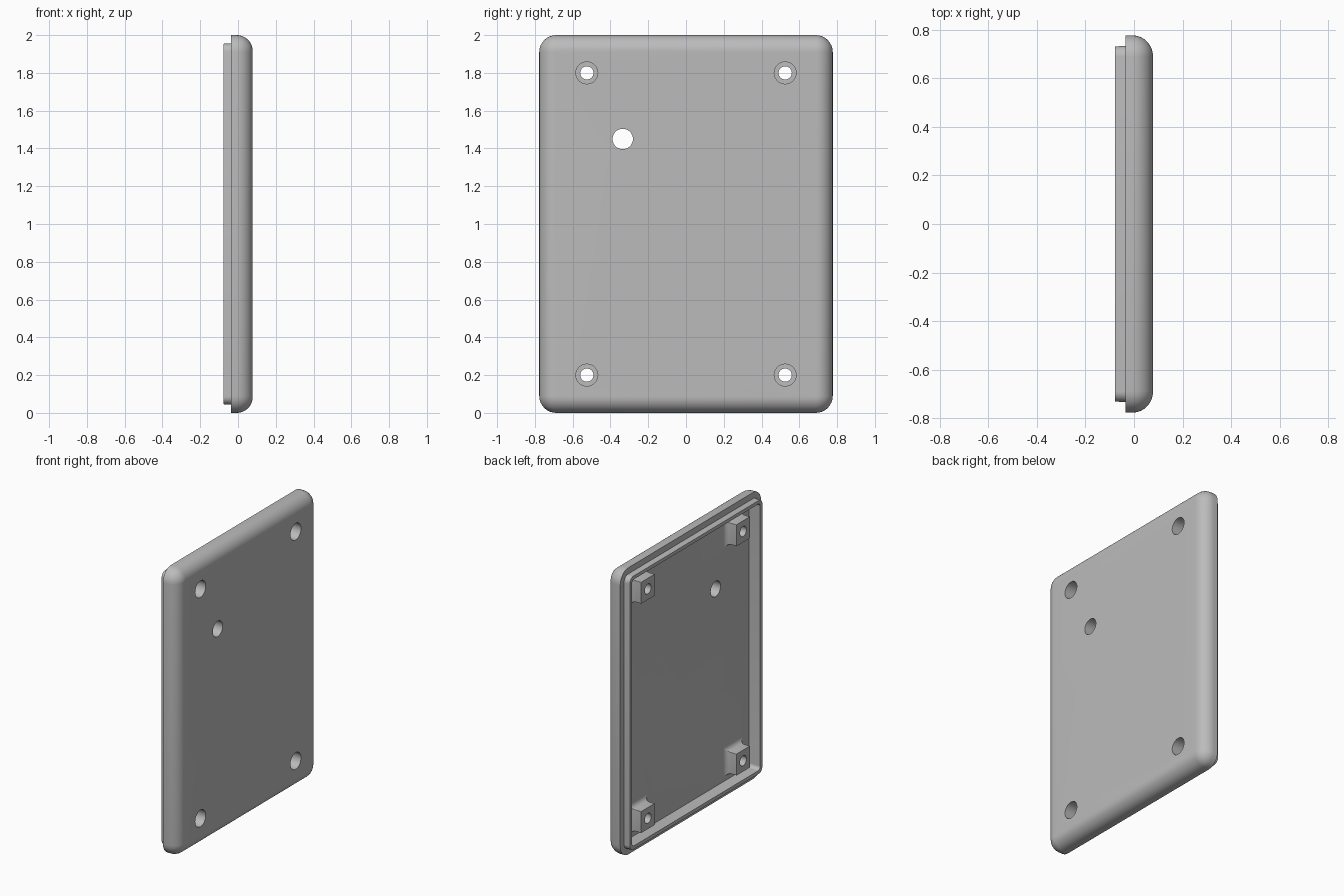
import bpy, bmesh
from math import sin, cos, pi, radians
from mathutils import Matrix, Vector

cube = bpy.data.objects.get("Cube")
if cube:
    bpy.data.objects.remove(cube, do_unlink=True)

# Material
grey = bpy.data.materials.new("plain grey plastic")
grey.use_nodes = True
COLOUR = (0.5, 0.5, 0.5, 1)
grey.diffuse_color = COLOUR
grey.node_tree.nodes["Principled BSDF"].inputs["Base Color"].default_value = COLOUR

BACK, STEP, FLOOR, FRONT = -0.078, -0.036, 0.006, 0.078
HALF_Y, HALF_Z, MID_Z = 0.777, 1.0, 1.0
FILLET, CORNER_STEPS = 0.085, 8


def add_object(name, bm):
    bmesh.ops.recalc_face_normals(bm, faces=bm.faces)
    mesh = bpy.data.meshes.new(name)
    bm.to_mesh(mesh)
    bm.free()
    mesh.materials.append(grey)
    obj = bpy.data.objects.new(name, mesh)
    bpy.context.collection.objects.link(obj)
    return obj


def rounded_ring(x, hy, hz, r, cy, cz):
    """Rounded rectangle lying in a plane of constant x."""
    pts = []
    for k, (sy, sz) in enumerate(((1, 1), (-1, 1), (-1, -1), (1, -1))):
        for i in range(CORNER_STEPS + 1):
            a = (k + i / CORNER_STEPS) * pi / 2
            pts.append((x, cy + sy * (hy - r) + r * cos(a),
                        cz + sz * (hz - r) + r * sin(a)))
    return pts


def loft(name, rings, cy=0, cz=MID_Z):
    """Skin a closed solid through rings of (x, half y, half z, radius)."""
    bm = bmesh.new()
    loops = [[bm.verts.new(p) for p in rounded_ring(*r, cy, cz)] for r in rings]
    n = len(loops[0])
    for a, b in zip(loops, loops[1:]):
        for i in range(n):
            j = (i + 1) % n
            bm.faces.new((a[i], a[j], b[j], b[i]))
    bm.faces.new(loops[0])
    bm.faces.new(loops[-1])
    return add_object(name, bm)


def cylinder(name, x0, x1, radius, y, z):
    bm = bmesh.new()
    place = Matrix.Translation(((x0 + x1) / 2, y, z)) @ Matrix.Rotation(pi / 2, 4, "Y")
    bmesh.ops.create_cone(bm, cap_ends=True, segments=40, radius1=radius,
                          radius2=radius, depth=x1 - x0, matrix=place)
    obj = add_object(name, bm)
    obj.hide_render = True
    return obj


def combine(target, tool, operation):
    mod = target.modifiers.new(operation, "BOOLEAN")
    mod.operation, mod.object, mod.solver = operation, tool, "EXACT"
    bpy.context.view_layer.objects.active = target
    bpy.ops.object.modifier_apply(modifier=mod.name)
    bpy.data.objects.remove(tool, do_unlink=True)


# Cover shell: cavity wall, lip rim, step, then the rounded outer edge
def inset(x, d, r):
    return (x, HALF_Y - d, HALF_Z - d, r)


rings = [inset(FLOOR, 0.072, 0.025), inset(BACK, 0.07, 0.025),
         inset(BACK, 0.046, 0.04), inset(STEP, 0.043, 0.045),
         inset(STEP, 0, 0.09)]
for i in range(11):
    a = i / 10 * pi / 2
    d = FILLET * (1 - cos(a))
    rings.append(inset(FRONT - FILLET * (1 - sin(a)), d, 0.09 - d))
cover = loft("cover_shell", rings)

# Square screw posts with a flared foot, and their stepped holes
POST, FLARE = 0.075, 0.036
for y in (-0.525, 0.525):
    for z in (0.2, 1.8):
        sections = [(BACK + 0.004, POST, POST, 0.003)]
        for i in range(7):
            a = i / 6 * pi / 2
            h = POST + FLARE * (1 - cos(a))
            sections.append((FLOOR - FLARE * (1 - sin(a)), h, h, 0.003))
        sections.append((FLOOR + 0.02, POST + FLARE, POST + FLARE, 0.003))
        combine(cover, loft("screw_post", sections, y, z), "UNION")
        combine(cover, cylinder("screw_hole", -0.2, 0.2, 0.035, y, z), "DIFFERENCE")
        combine(cover, cylinder("screw_recess", -0.02, 0.2, 0.058, y, z), "DIFFERENCE")

# Single round opening through the panel
combine(cover, cylinder("round_opening", -0.2, 0.2, 0.054, -0.335, 1.45), "DIFFERENCE")

# Smooth curved surfaces, keep crisp edges
bpy.ops.object.select_all(action="DESELECT")
cover.select_set(True)
bpy.context.view_layer.objects.active = cover
bpy.ops.object.shade_smooth_by_angle(angle=radians(30))
